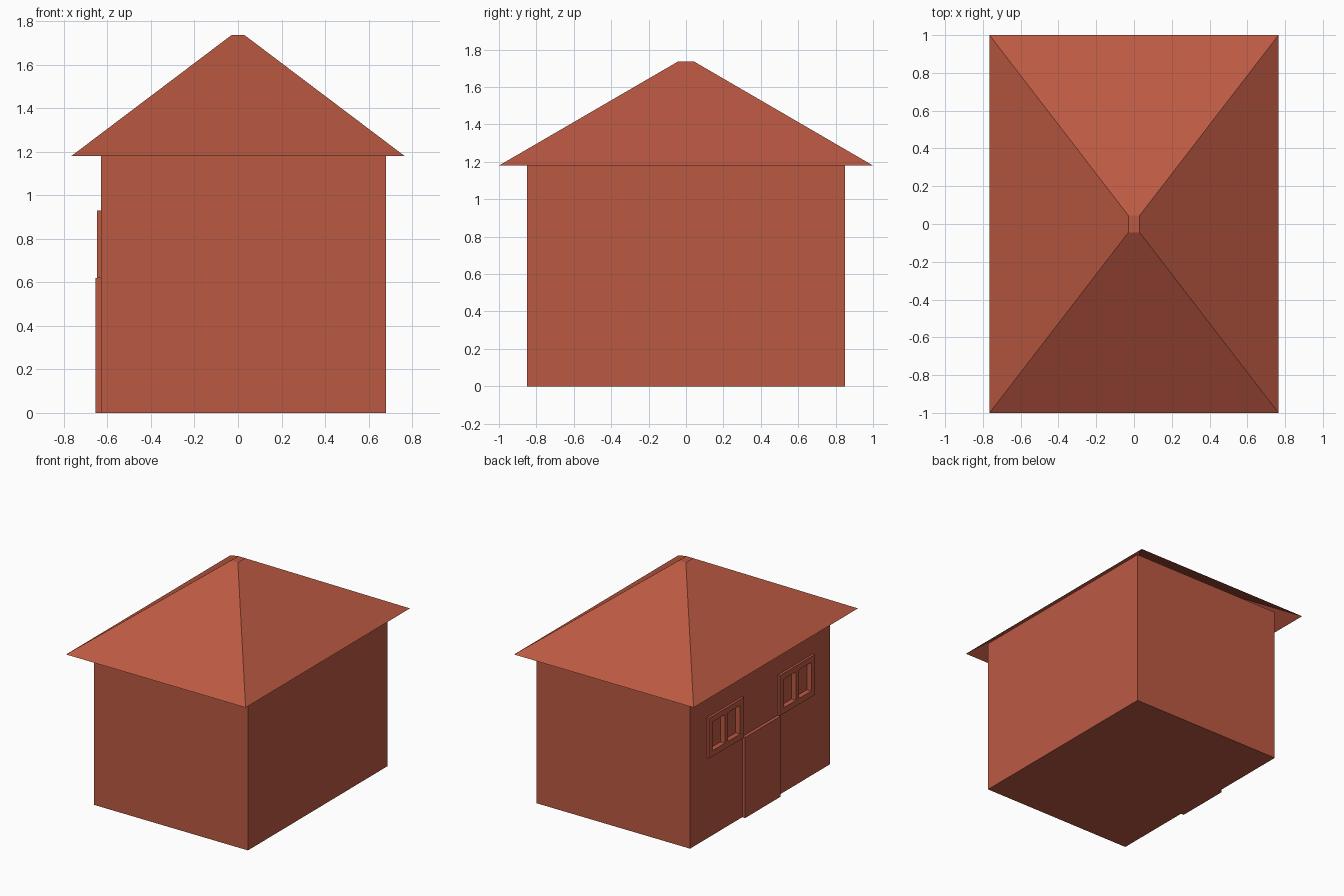
import bpy, bmesh

if "Cube" in bpy.data.objects:
    bpy.data.objects.remove(bpy.data.objects["Cube"])

# One brick colour for the whole house
brick = bpy.data.materials.new("brick_red")
brick.diffuse_color = (0.50, 0.10, 0.055, 1)
brick.use_nodes = True
brick.node_tree.nodes["Principled BSDF"].inputs["Base Color"].default_value = brick.diffuse_color


def add_mesh(name, bm):
    bmesh.ops.recalc_face_normals(bm, faces=bm.faces)
    me = bpy.data.meshes.new(name)
    bm.to_mesh(me)
    bm.free()
    me.materials.append(brick)
    ob = bpy.data.objects.new(name, me)
    bpy.context.collection.objects.link(ob)
    return ob


def add_box(bm, x, y, z):
    """Box from (min, max) ranges."""
    verts = bmesh.ops.create_cube(bm, size=1)["verts"]
    for v in verts:
        v.co = [r[0] + (c + 0.5) * (r[1] - r[0]) for c, r in zip(v.co, (x, y, z))]


def box(name, x, y, z):
    bm = bmesh.new()
    add_box(bm, x, y, z)
    return add_mesh(name, bm)


def carve(ob, cutter):
    mod = ob.modifiers.new("pane_cut", 'BOOLEAN')
    mod.operation = 'DIFFERENCE'
    mod.solver = 'EXACT'
    mod.object = cutter


# Walls reach slightly up inside the open roof
walls = box("walls", (-0.63, 0.68), (-0.85, 0.85), (0, 1.23))

# Hipped roof shell, open underneath, with a small flat cap
bm = bmesh.new()
add_box(bm, (-0.765, 0.765), (-1, 1), (1.18, 1.735))
for v in bm.verts:
    if v.co.z > 1.5:
        v.co.x *= 0.03 / 0.765
        v.co.y *= 0.045
bmesh.ops.delete(bm, geom=[f for f in bm.faces if f.calc_center_median().z < 1.2],
                 context='FACES_ONLY')
roof = add_mesh("roof", bm)

# Door slab on the left side
box("door", (-0.655, -0.62), (-0.215, 0.215), (0, 0.62))

# Recesses for the two panes of each window
bm = bmesh.new()
for side in (-1, 1):
    for offset in (-0.093, 0.093):
        c = side * 0.433 + offset
        add_box(bm, (-0.70, -0.61), (c - 0.074, c + 0.074), (0.665, 0.885))
cutter = add_mesh("pane_cutter", bm)
cutter.hide_render = True
cutter.hide_viewport = True
carve(walls, cutter)

# Window frames beside the door
for side, name in ((-1, "front_window"), (1, "back_window")):
    ys = sorted((side * 0.22, side * 0.645))
    frame = box(name, (-0.648, -0.625), ys, (0.62, 0.93))
    carve(frame, cutter)
